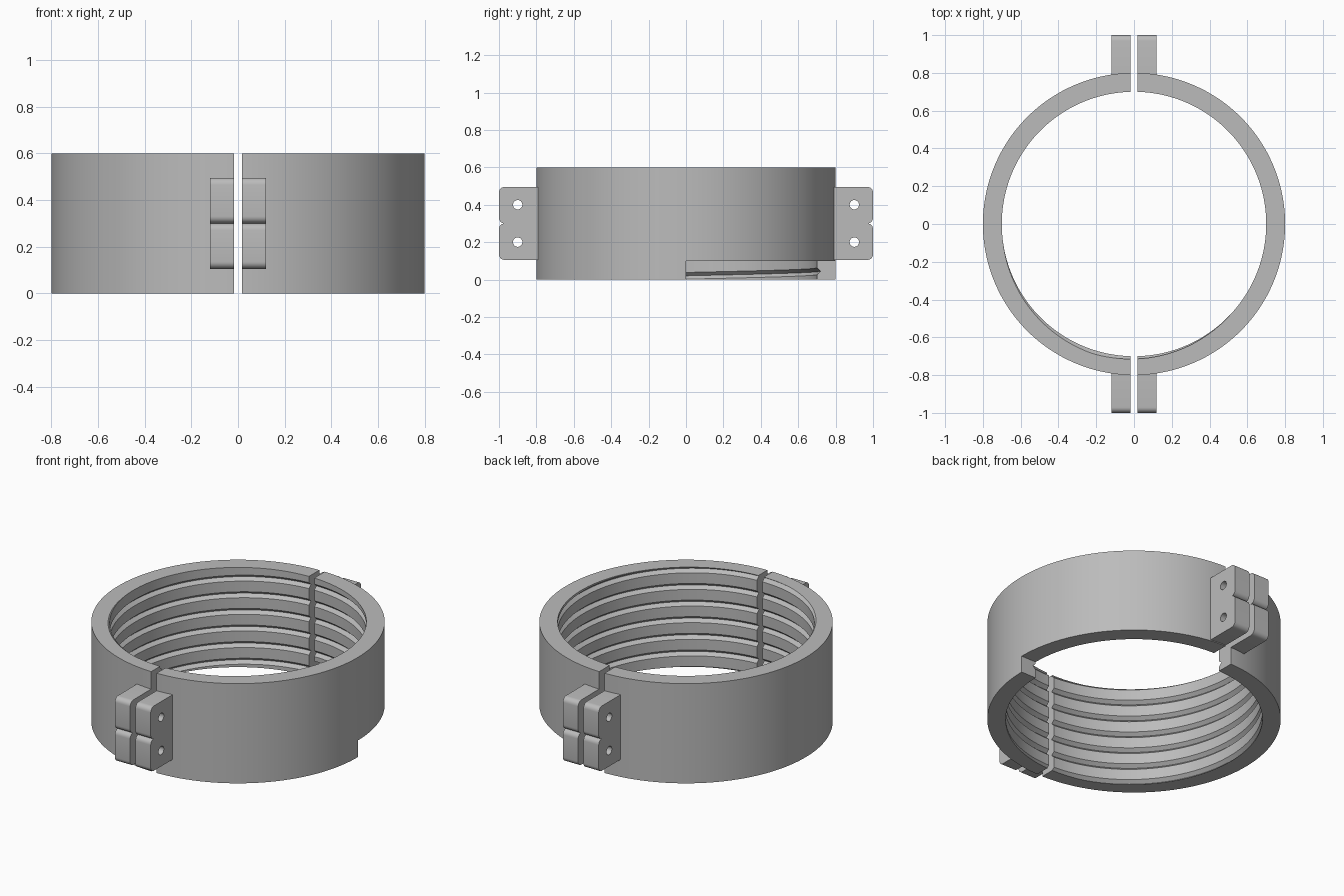
import bpy, bmesh, math
from mathutils import Matrix

R_OUT, R_IN, R_GROOVE = 0.8, 0.7, 0.72
HEIGHT, PITCH, GAP = 0.6, 0.1, 0.018

cube = bpy.data.objects.get("Cube")
if cube:
    bpy.data.objects.remove(cube, do_unlink=True)

grey = bpy.data.materials.new("plain grey")
grey.use_nodes = True
colour = (0.5, 0.5, 0.5, 1)
grey.diffuse_color = colour
grey.node_tree.nodes["Principled BSDF"].inputs["Base Color"].default_value = colour


def make_object(name, bm):
    bmesh.ops.recalc_face_normals(bm, faces=bm.faces)
    mesh = bpy.data.meshes.new(name)
    bm.to_mesh(mesh)
    bm.free()
    mesh.materials.append(grey)
    obj = bpy.data.objects.new(name, mesh)
    bpy.context.collection.objects.link(obj)
    return obj


def select_only(obj):
    bpy.ops.object.select_all(action="DESELECT")
    obj.select_set(True)
    bpy.context.view_layer.objects.active = obj


def subtract(obj, cutter):
    mod = obj.modifiers.new("cut", "BOOLEAN")
    mod.operation = "DIFFERENCE"
    mod.solver = "EXACT"
    mod.object = cutter
    select_only(obj)
    bpy.ops.object.modifier_apply(modifier=mod.name)
    bpy.data.objects.remove(cutter, do_unlink=True)


def smooth(obj):
    select_only(obj)
    bpy.ops.object.shade_smooth_by_angle(angle=math.radians(30))


def slice_off(bm, point, normal):
    # Remove everything on the normal side and cap the opening
    bmesh.ops.bisect_plane(bm, geom=bm.verts[:] + bm.edges[:] + bm.faces[:],
                           plane_co=point, plane_no=normal, clear_outer=True)
    bmesh.ops.holes_fill(bm, edges=[e for e in bm.edges if e.is_boundary], sides=0)


def half_ring(name, side):
    # Wall section with V grooves, swept along a left-handed helix
    section = [(R_OUT, -0.2), (R_IN, -0.2)]
    for k in range(-1, 8):
        z = 0.045 + PITCH * k
        section += [(R_IN, z - 0.018), (R_GROOVE, z), (R_IN, z + 0.018)]
    section += [(R_IN, 0.85), (R_OUT, 0.85)]
    middle = 0 if side > 0 else 180
    bm = bmesh.new()
    rows = []
    for deg in range(middle - 92, middle + 93, 2):
        a = math.radians(deg)
        drop = PITCH * (deg - 90) / 360
        rows.append([bm.verts.new((r * math.cos(a), r * math.sin(a), z - drop))
                     for r, z in section])
    n = len(section)
    for p, q in zip(rows, rows[1:]):
        for i in range(n):
            j = (i + 1) % n
            bm.faces.new((p[i], p[j], q[j], q[i]))
    bm.faces.new(rows[0])
    bm.faces.new(rows[-1])
    slice_off(bm, (0, 0, 0), (0, 0, -1))
    slice_off(bm, (0, 0, HEIGHT), (0, 0, 1))
    slice_off(bm, (side * GAP, 0, 0), (-side, 0, 0))
    return make_object(name, bm)


def clamp_tab(name, side, end):
    # Two rounded lobes with a cusp between them
    r = 0.03
    outline = [(0.785, 0.105)]
    for z, start in ((0.135, -90), (0.27, 0), (0.33, -90), (0.465, 0)):
        for s in range(7):
            a = math.radians(start + 15 * s)
            outline.append((0.97 + r * math.cos(a), z + r * math.sin(a)))
    outline.append((0.785, 0.495))
    del outline[15]
    bm = bmesh.new()
    face = bm.faces.new([bm.verts.new((side * GAP, end * y, z)) for y, z in outline])
    grown = bmesh.ops.extrude_face_region(bm, geom=[face])["geom"]
    bmesh.ops.translate(bm, vec=(side * 0.101, 0, 0),
                        verts=[v for v in grown if isinstance(v, bmesh.types.BMVert)])
    obj = make_object(name, bm)
    # Bolt holes
    for z in (0.2, 0.4):
        bm = bmesh.new()
        bmesh.ops.create_cone(bm, cap_ends=True, segments=32, radius1=0.025,
                              radius2=0.025, depth=0.5,
                              matrix=Matrix.Translation((0, end * 0.9, z))
                              @ Matrix.Rotation(math.pi / 2, 4, "Y"))
        subtract(obj, make_object("hole_cutter", bm))
    smooth(obj)


# Ring halves, with a low opening in one quarter
left_ring = half_ring("left_half_ring", 1)
right_ring = half_ring("right_half_ring", -1)
bm = bmesh.new()
bmesh.ops.create_cube(bm, size=1, matrix=Matrix.Translation((0.5, 0.5, 0))
                      @ Matrix.Diagonal((1, 1, 0.2, 1)))
subtract(left_ring, make_object("opening_cutter", bm))
smooth(left_ring)
smooth(right_ring)

# Bolted clamp tabs
for side, side_name in ((1, "left"), (-1, "right")):
    for end, end_name in ((-1, "front"), (1, "back")):
        clamp_tab(f"{end_name}_{side_name}_clamp_tab", side, end)
